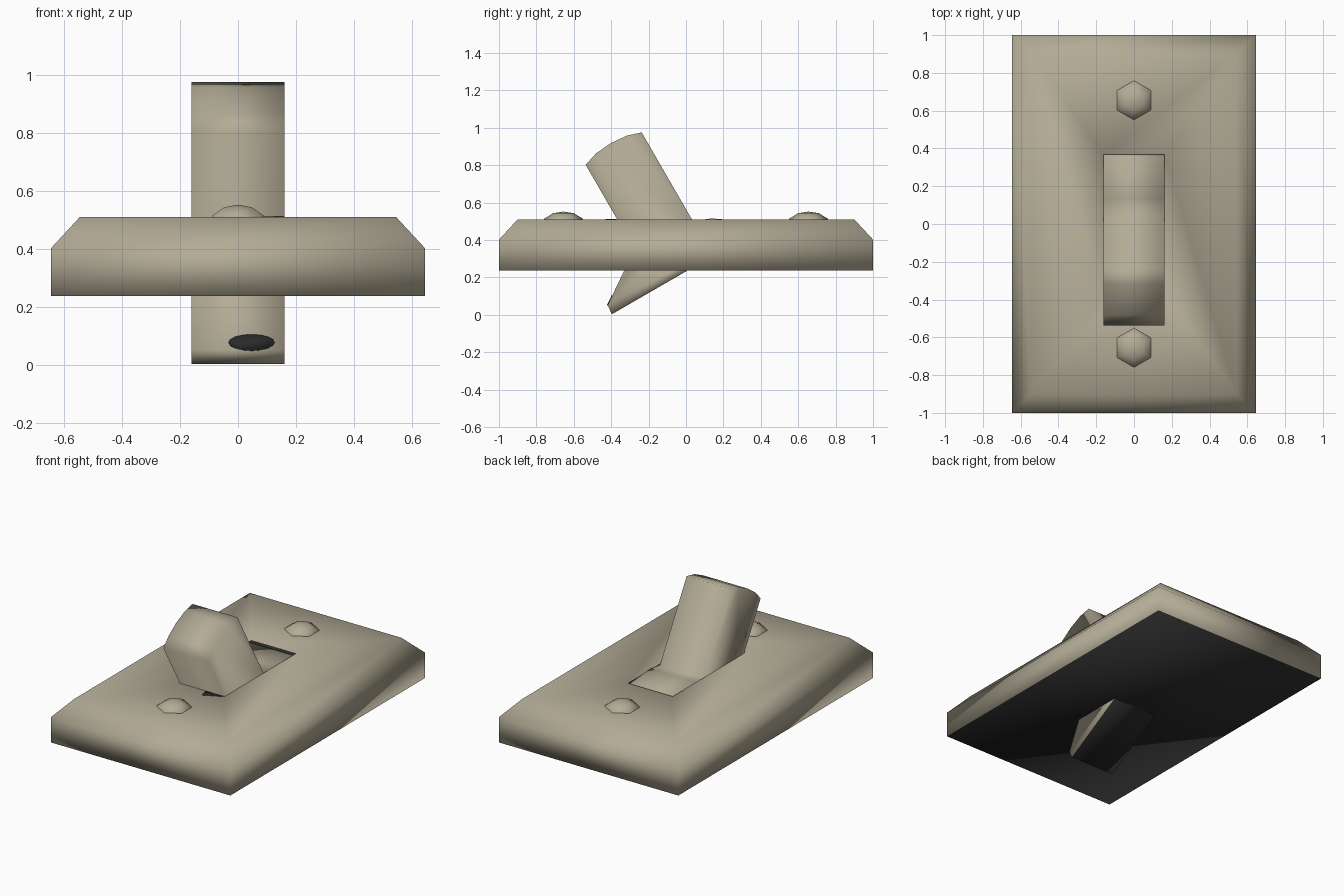
import bpy, math
from math import sin, cos, radians

if "Cube" in bpy.data.objects:
    bpy.data.objects.remove(bpy.data.objects["Cube"])


def material(name, rgb):
    m = bpy.data.materials.new(name)
    m.diffuse_color = (*rgb, 1)
    m.use_nodes = True
    m.node_tree.nodes["Principled BSDF"].inputs["Base Color"].default_value = m.diffuse_color
    return m


mats = [material("warm_grey", (0.45, 0.41, 0.305)), material("near_black", (0.024, 0.024, 0.024))]


def make(name, verts, faces, dark=()):
    # dark: indices of the faces that get the near-black material
    me = bpy.data.meshes.new(name)
    me.from_pydata(verts, [], faces)
    for m in mats:
        me.materials.append(m)
    me.shade_smooth()
    for i in dark:
        me.polygons[i].material_index = 1
    ob = bpy.data.objects.new(name, me)
    bpy.context.collection.objects.link(ob)
    return ob


def bridge(a, b, n):
    # quads between two rings starting at vertex a and b
    return [(a + i, a + (i + 1) % n, b + (i + 1) % n, b + i) for i in range(n)]


# wall plate: stacked rectangles from the bottom, over the bevel, down into the slot
rings = [(0.645, 1.0, 0.237), (0.645, 1.0, 0.402), (0.545, 0.9, 0.51),
         (0.162, 0.367, 0.51), (0.162, 0.367, 0.25)]
verts, faces = [], [(3, 2, 1, 0)]
for x, y, z in rings:
    verts += [(-x, -y, z), (x, -y, z), (x, y, z), (-x, y, z)]
for r in range(len(rings) - 1):
    faces += bridge(4 * r, 4 * r + 4, 4)
faces.append((16, 17, 18, 19))
make("wall_plate", verts, faces, dark=(0, 13, 14, 15, 16, 17))  # underside and slot

# toggle lever: mirrored half profile (across, along), tilted 30 degrees, extruded in x
half = [(0.451, 0.2), (0.447, 0.253), (0.265, 0.378), (0.173, 0.415),
        (0.173, 0.962), (0.095, 0.987)]
prof = half + [(0, 0.995)] + [(-v, u) for v, u in reversed(half)]
c, s = cos(radians(30)), sin(radians(30))
side = [(c * (v + 0.109) - s * u, s * (v + 0.109) + c * u + 0.001) for v, u in prof]
n = len(side)
verts = [(x, y, z) for x in (-0.161, 0.161) for y, z in side]
faces = [tuple(range(n - 1, -1, -1)), tuple(range(n, 2 * n))] + bridge(0, n, n)
make("toggle_lever", verts, faces, dark=(len(faces) - 1,))  # flat base

# dark oval mark low on the lever's front slope, a thin plate
(y0, z0), (y1, z1) = side[n - 2], side[n - 3]
ring = []
for i in range(16):
    a = i * math.pi / 8
    z = 0.076 + 0.028 * sin(a)
    t = (z - z0) / (z1 - z0)
    ring.append((0.047 + 0.08 * cos(a), y0 + t * (y1 - y0), z))
verts = [(x, y - 0.003, z + 0.001) for x, y, z in ring] + [(x, y + 0.002, z) for x, y, z in ring]
faces = [tuple(range(16)), tuple(range(31, 15, -1))] + [f[::-1] for f in bridge(0, 16, 16)]
make("lever_mark", verts, faces, dark=range(len(faces)))

# dark sliver on the plate at the front of the slot, a thin plate
tri = [(0.03, -0.372), (0.04, -0.43), (0.161, -0.372)]
verts = [(x, y, z) for z in (0.509, 0.512) for x, y in tri]
faces = [(2, 1, 0), (3, 4, 5)] + bridge(0, 3, 3)
make("slot_mark", verts, faces, dark=range(len(faces)))

# two six-sided domed screws
for label, yc in (("front", -0.655), ("back", 0.655)):
    verts = [(r * sin(i * math.pi / 3), yc + r * cos(i * math.pi / 3), z)
             for r, z in ((0.105, 0.505), (0.103, 0.514), (0.056, 0.543)) for i in range(6)]
    verts.append((0, yc, 0.552))
    faces = [tuple(range(6))]
    faces += [f[::-1] for f in bridge(0, 6, 6) + bridge(6, 12, 6)]
    faces += [(12 + (i + 1) % 6, 12 + i, 18) for i in range(6)]
    make(label + "_screw", verts, faces)
